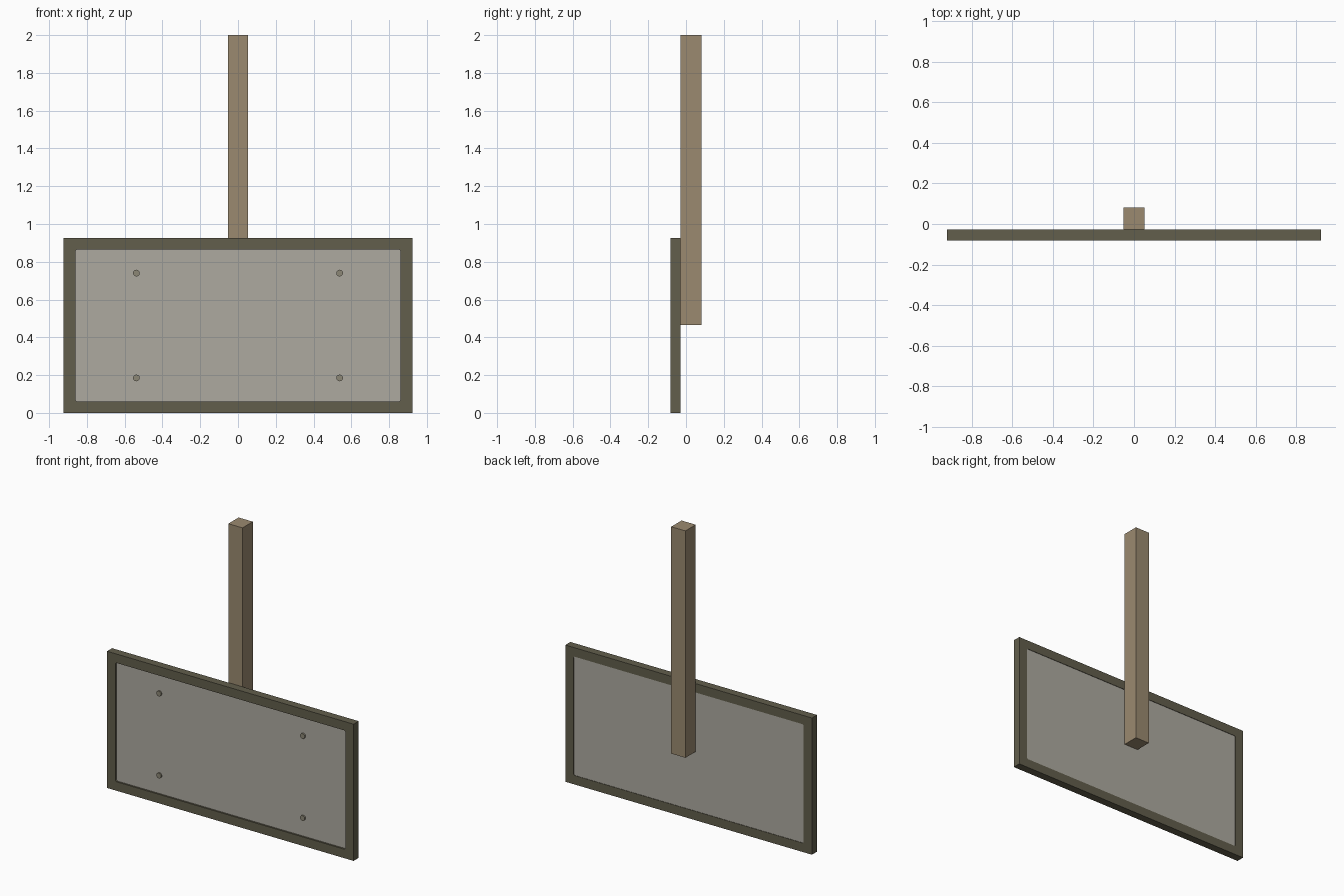
import bpy, bmesh, math
from mathutils import Matrix, Vector

if "Cube" in bpy.data.objects:
    bpy.data.objects.remove(bpy.data.objects["Cube"])


def material(name, rgb):
    m = bpy.data.materials.new(name)
    m.diffuse_color = (*rgb, 1)
    m.use_nodes = True
    m.node_tree.nodes["Principled BSDF"].inputs["Base Color"].default_value = m.diffuse_color
    return m


OLIVE = material("dark olive frame", (0.122, 0.112, 0.072))
WOOD = material("brown post", (0.328, 0.254, 0.162))
GREY = material("warm grey panel", (0.423, 0.402, 0.352))
STEEL = material("screw grey", (0.262, 0.242, 0.181))


def finish(name, bm, mat):
    bmesh.ops.recalc_face_normals(bm, faces=bm.faces)
    me = bpy.data.meshes.new(name)
    bm.to_mesh(me)
    bm.free()
    me.materials.append(mat)
    ob = bpy.data.objects.new(name, me)
    bpy.context.collection.objects.link(ob)
    return ob


def box(name, lo, hi, mat):
    lo, hi = Vector(lo), Vector(hi)
    bm = bmesh.new()
    bmesh.ops.create_cube(bm, size=1)
    bmesh.ops.transform(bm, matrix=Matrix.Translation((lo + hi) / 2)
                        @ Matrix.Diagonal((*(hi - lo), 1)), verts=bm.verts)
    return finish(name, bm, mat)


def cut_rect(w, h, c):
    """Half-size w, h rectangle with corners chamfered by c."""
    return [(w - c, -h), (w, -h + c), (w, h - c), (w - c, h),
            (-w + c, h), (-w, h - c), (-w, -h + c), (-w + c, -h)]


# Frame: outer rectangle with a chamfered opening, run front to back
W, H, ZC = 0.923, 0.4625, 0.4625
Y0, Y1 = -0.082, -0.028
outer = [(W, -H)] * 2 + [(W, H)] * 2 + [(-W, H)] * 2 + [(-W, -H)] * 2
inner = cut_rect(0.861, 0.402, 0.008)
bm = bmesh.new()
rings = [[bm.verts.new((x, y, z + ZC)) for x, z in ring]
         for ring, y in ((outer, Y0), (inner, Y0), (inner, Y1), (outer, Y1))]
for a, b in zip(rings, rings[1:] + rings[:1]):
    for i in range(8):
        j = (i + 1) % 8
        bm.faces.new((a[i], a[j], b[j], b[i]))
bmesh.ops.remove_doubles(bm, verts=bm.verts, dist=1e-5)
finish("frame", bm, OLIVE)

# Panel set into the frame, nearly flush at the back
box("panel", (-0.865, -0.070, 0.056), (0.865, -0.031, 0.869), GREY)

# Post behind the panel
box("post", (-0.053, -0.028, 0.465), (0.053, 0.082, 2.0), WOOD)

# Four screw heads on the panel front
for x in (-0.538, 0.538):
    for z in (0.185, 0.74):
        bm = bmesh.new()
        bmesh.ops.create_cone(bm, cap_ends=True, segments=12, radius1=0.018,
                              radius2=0.018, depth=0.014)
        bmesh.ops.transform(bm, matrix=Matrix.Translation((x, -0.073, z))
                            @ Matrix.Rotation(math.pi / 2, 4, 'X'), verts=bm.verts)
        finish("screw_head", bm, STEEL)
